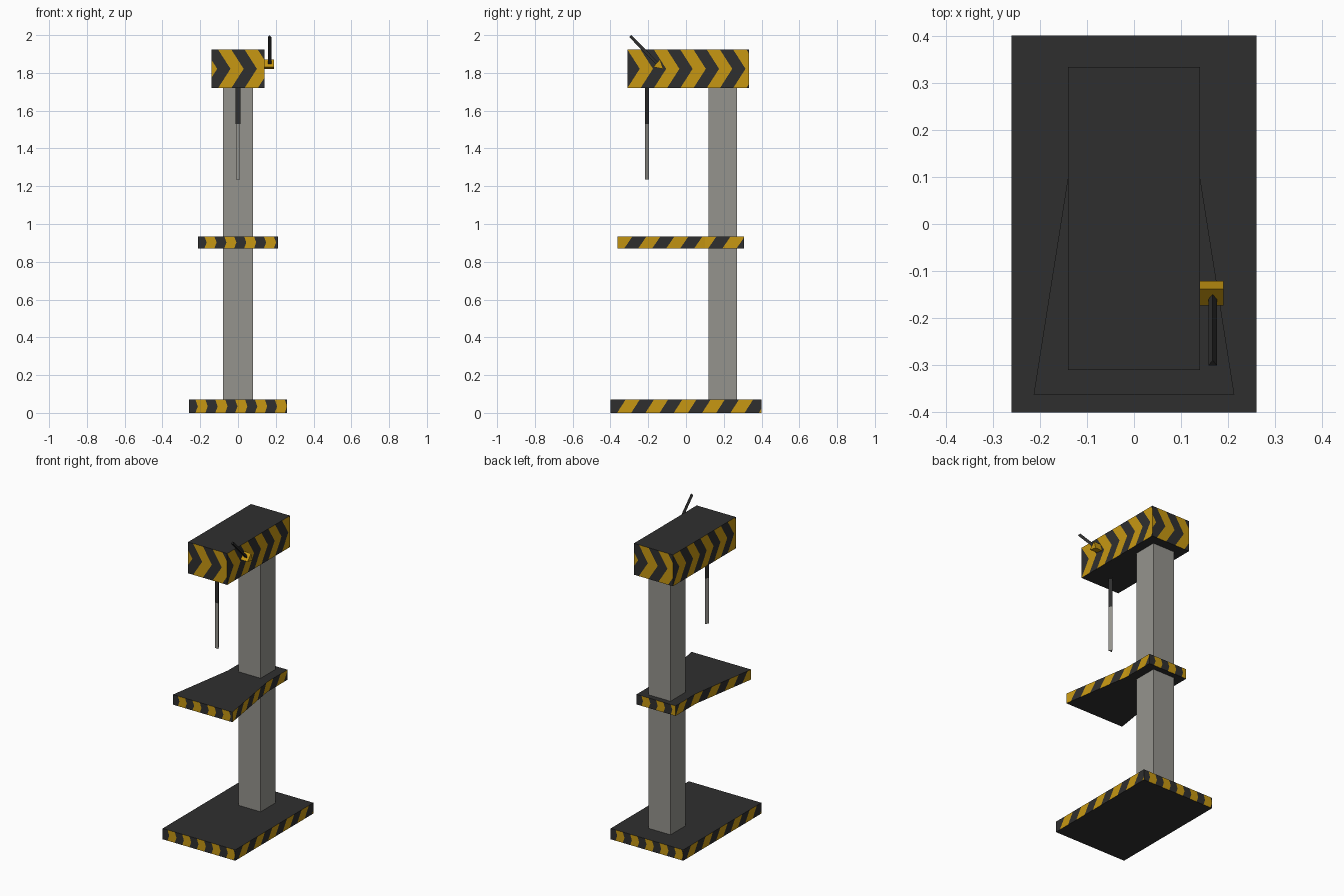
import bpy, bmesh, math
from mathutils import Vector

if "Cube" in bpy.data.objects:
    bpy.data.objects.remove(bpy.data.objects["Cube"])


def material(name, rgb):
    m = bpy.data.materials.new(name)
    m.diffuse_color = (*rgb, 1)
    m.use_nodes = True
    m.node_tree.nodes["Principled BSDF"].inputs["Base Color"].default_value = m.diffuse_color
    return m


DARK = material("charcoal", (0.028, 0.028, 0.028))
YELLOW = material("safety_yellow", (0.57, 0.31, 0.006))
GREY = material("steel_grey", (0.30, 0.295, 0.27))
Z = Vector((0, 0, 1))


def finish(bm, name, mats):
    me = bpy.data.meshes.new(name)
    bm.to_mesh(me)
    bm.free()
    for m in mats:
        me.materials.append(m)
    ob = bpy.data.objects.new(name, me)
    bpy.context.collection.objects.link(ob)
    return ob


def stripe_row(bm, a, b, z0, z1, sh0, sh1, period, offset):
    """One band of a side wall, cut into slanted yellow and dark stripes."""
    a, b = Vector((*a, 0)), Vector((*b, 0))
    t = (b - a).normalized()
    n = t.cross(Z)
    face = bm.faces.new([bm.verts.new(p + Z * z) for p, z in
                         ((a, z0), (b, z0), (b, z1), (a, z1))])
    face.material_index = 2                      # marks the band being cut
    cut_no = (t * (sh1 - sh0) + Z * (z1 - z0)).cross(n).normalized()
    half = period / 2
    steps = int((b - a).length / half) + 8
    for k in range(-8, steps + 8):
        faces = [f for f in bm.faces if f.material_index == 2]
        geom = ({v for f in faces for v in f.verts}
                | {e for f in faces for e in f.edges} | set(faces))
        bmesh.ops.bisect_plane(bm, geom=list(geom), dist=1e-5,
                               plane_co=a + t * (offset + sh0 + k * half) + Z * z0,
                               plane_no=cut_no)
    for f in bm.faces:
        if f.material_index == 2:
            c = f.calc_center_median()
            shift = sh0 + (sh1 - sh0) * (c.z - z0) / (z1 - z0)
            s = (c - a).dot(t) - offset - shift
            f.material_index = 1 - math.floor(s / half) % 2


def striped_slab(name, outline, z0, z1, sides):
    """Dark slab; each side is (period, offset, shift, chevron)."""
    bm = bmesh.new()
    bm.faces.new([bm.verts.new((x, y, z1)) for x, y in outline])
    bm.faces.new([bm.verts.new((x, y, z0)) for x, y in reversed(outline)])
    for i, (period, offset, shift, chevron) in enumerate(sides):
        a, b = outline[i], outline[(i + 1) % len(outline)]
        if chevron:
            zm = (z0 + z1) / 2
            stripe_row(bm, a, b, z0, zm, 0, shift, period, offset)
            stripe_row(bm, a, b, zm, z1, shift, 0, period, offset)
        else:
            stripe_row(bm, a, b, z0, z1, 0, shift, period, offset)
    bmesh.ops.remove_doubles(bm, verts=bm.verts, dist=1e-5)
    return finish(bm, name, [DARK, YELLOW])


def rect(x, y0, y1):
    return [(-x, y0), (x, y0), (x, y1), (-x, y1)]


def prism(name, p0, p1, radius, up, mat, sides=3):
    """Straight bar with few sides; its first corner points along 'up'."""
    p0, p1, u = Vector(p0), Vector(p1), Vector(up).normalized()
    v = (p1 - p0).normalized().cross(u)
    ring = [radius * (math.cos(w) * u + math.sin(w) * v)
            for w in (2 * math.pi * i / sides for i in range(sides))]
    bm = bmesh.new()
    lo = [bm.verts.new(p0 + r) for r in ring]
    hi = [bm.verts.new(p1 + r) for r in ring]
    bm.faces.new(lo[::-1])
    bm.faces.new(hi)
    for i in range(sides):
        j = (i + 1) % sides
        bm.faces.new((lo[i], lo[j], hi[j], hi[i]))
    return finish(bm, name, [mat])


# Base plate
end = (0.105, 0.035, 0.012, True)
side = (0.15, 0.035, 0.045, False)
striped_slab("base", rect(0.26, -0.40, 0.40), 0, 0.07, [end, side, end, side])

# Work table, wider at the front
table = [(-0.213, -0.362), (0.213, -0.362), (0.14, 0.1),
         (0.14, 0.307), (-0.14, 0.307), (-0.14, 0.1)]
striped_slab("table", table, 0.87, 0.935,
             [end, (0.15, -0.04, 0.045, False), (0.15, -0.508, 0.045, False),
              end, (0.15, 0.0, 0.045, False), (0.15, -0.207, 0.045, False)])

# Motor head
head_end = (0.14, 0.035, 0.065, True)
head_side = (0.14, 0.0, 0.065, True)
striped_slab("head", rect(0.14, -0.31, 0.333), 1.72, 1.923,
             [head_end, head_side, head_end, head_side])

# Column
bm = bmesh.new()
bmesh.ops.create_cube(bm, size=1)
for v in bm.verts:
    v.co = (v.co.x * 0.158, 0.195 + v.co.y * 0.152, 0.89 + v.co.z * 1.70)
finish(bm, "column", [GREY])

# Chuck and drill bit
prism("chuck", (0, -0.21, 1.53), (0, -0.21, 1.73), 0.0145, (0, 1, 0), DARK)
prism("drill_bit", (0, -0.21, 1.235), (0, -0.21, 1.53), 0.0135, (0, 1, 0), GREY)

# Feed lever and its hub
prism("lever_hub", (0.138, -0.144, 1.841), (0.19, -0.144, 1.841), 0.031,
      (0, 0.2, 0.98), YELLOW)
prism("feed_lever", (0.167, -0.152, 1.846), (0.167, -0.297, 1.993), 0.0105,
      (0, 0.712, 0.702), DARK)
